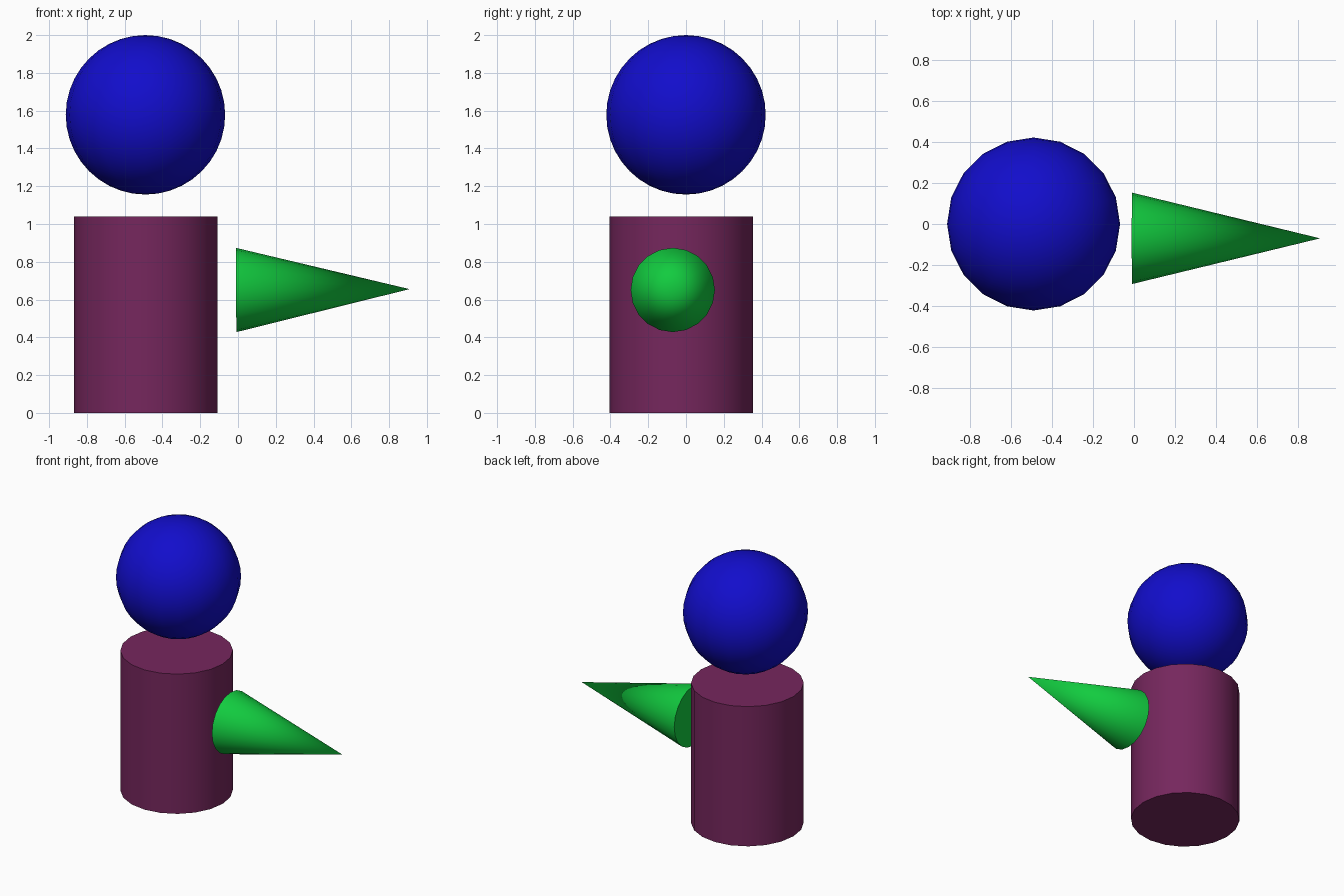
import bpy
from math import pi, radians

if "Cube" in bpy.data.objects:
    bpy.data.objects.remove(bpy.data.objects["Cube"])


def finish(name, color):
    """Name the active object, smooth it with sharp rims and colour it."""
    ob = bpy.context.object
    ob.name = ob.data.name = name
    bpy.ops.object.shade_smooth_by_angle(angle=radians(40))
    mat = bpy.data.materials.new(name + "_color")
    mat.diffuse_color = (*color, 1)
    mat.use_nodes = True
    mat.node_tree.nodes["Principled BSDF"].inputs["Base Color"].default_value = mat.diffuse_color
    ob.data.materials.append(mat)
    return ob


# Upright cylinder standing on the ground
bpy.ops.mesh.primitive_cylinder_add(vertices=20, radius=0.38, depth=1.04,
                                    location=(-0.488, -0.025, 0.52))
finish("cylinder", (0.18, 0.02, 0.11))

# Ball floating above the cylinder
bpy.ops.mesh.primitive_uv_sphere_add(segments=20, ring_count=20, radius=0.422,
                                     location=(-0.49, 0, 1.578))
finish("ball", (0.006, 0.004, 0.6))

# Cone lying on its side, tip pointing right
bpy.ops.mesh.primitive_cone_add(vertices=20, radius1=0.223, radius2=0,
                                depth=0.918, location=(0.449, -0.07, 0.653),
                                rotation=(0, pi / 2 - 0.005, 0))
finish("cone", (0.006, 0.6, 0.05))
